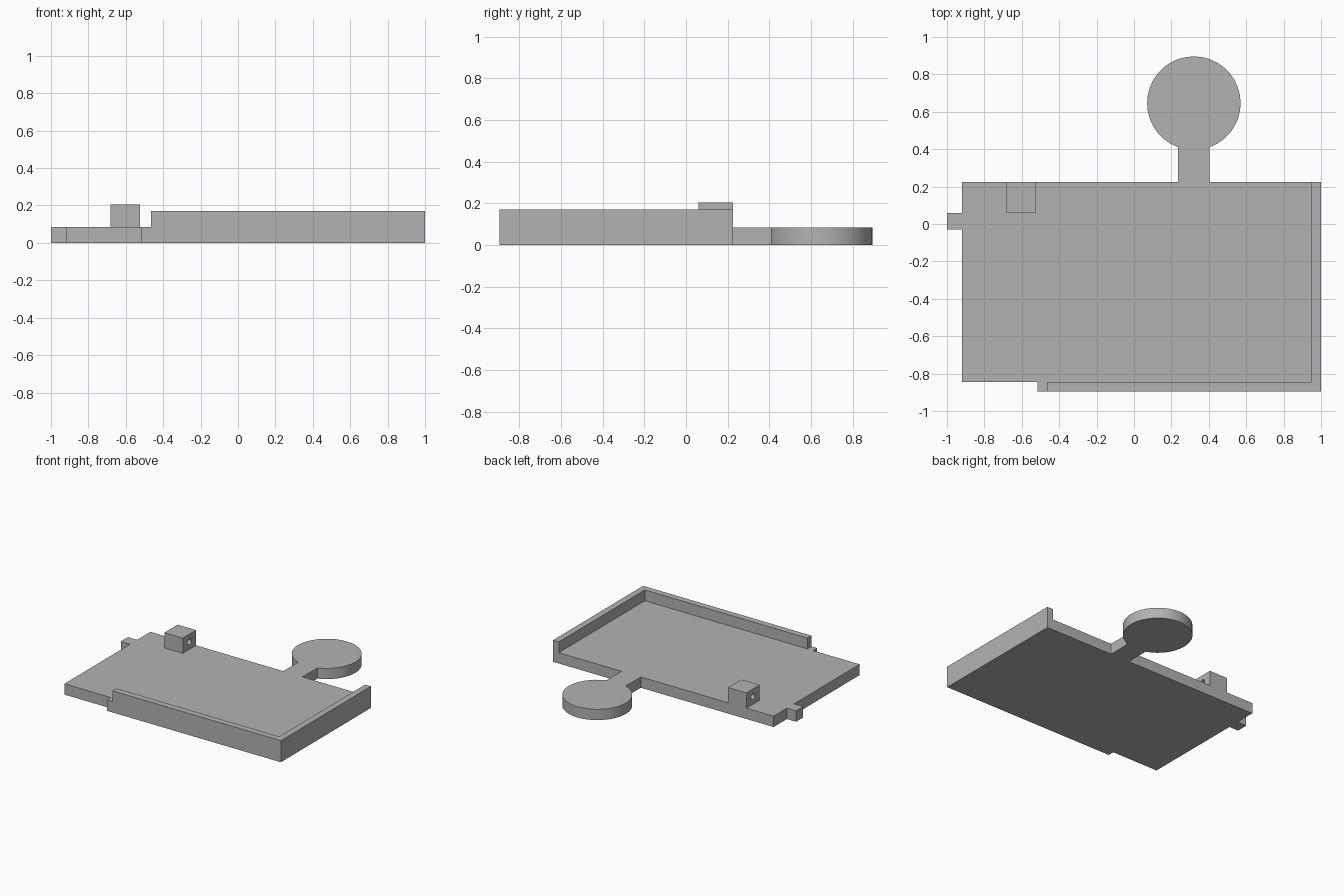
import bpy
import bmesh
import math

cube = bpy.data.objects.get("Cube")
if cube:
    bpy.data.objects.remove(cube, do_unlink=True)

# Single grey material
grey = bpy.data.materials.new("plain grey")
grey.use_nodes = True
grey.diffuse_color = (0.45, 0.45, 0.45, 1)
grey.node_tree.nodes["Principled BSDF"].inputs["Base Color"].default_value = grey.diffuse_color

PLATE_TOP, WALL_TOP, BLOCK_TOP = 0.085, 0.17, 0.205
LEFT, RIGHT, FRONT, BACK = -0.92, 1.0, -0.895, 0.225
WALL = 0.05


def extrude_profile(name, points, z0, z1):
    """Solid made by raising a counter-clockwise outline from z0 to z1."""
    bm = bmesh.new()
    base = bm.faces.new([bm.verts.new((x, y, z0)) for x, y in points])
    raised = bmesh.ops.extrude_face_region(bm, geom=[base], use_keep_orig=True)
    top = [v for v in raised["geom"] if isinstance(v, bmesh.types.BMVert)]
    bmesh.ops.translate(bm, verts=top, vec=(0, 0, z1 - z0))
    bmesh.ops.recalc_face_normals(bm, faces=bm.faces)
    mesh = bpy.data.meshes.new(name)
    bm.to_mesh(mesh)
    bm.free()
    mesh.materials.append(grey)
    obj = bpy.data.objects.new(name, mesh)
    bpy.context.collection.objects.link(obj)
    return obj


def activate(obj):
    bpy.ops.object.select_all(action='DESELECT')
    obj.select_set(True)
    bpy.context.view_layer.objects.active = obj


# Base plate outline: lip, back neck with round paddle, and side tab
cx, cy, radius, neck = 0.32, 0.646, 0.25, 0.084
inner_x, inner_y = RIGHT - WALL, FRONT + WALL
wall_start, lip_start = -0.465, -0.515
gap = math.asin(neck / radius)
start, sweep, steps = gap - math.pi / 2, 2 * (math.pi - gap), 32
paddle = [(cx + radius * math.cos(start + sweep * i / steps),
           cy + radius * math.sin(start + sweep * i / steps))
          for i in range(steps + 1)]
outline = [(LEFT, inner_y), (lip_start, inner_y), (lip_start, FRONT),
           (wall_start, FRONT), (wall_start, inner_y), (inner_x, inner_y),
           (inner_x, BACK), (cx + neck, BACK), *paddle, (cx - neck, BACK),
           (LEFT, BACK), (LEFT, 0.06), (-1, 0.06), (-1, -0.03), (LEFT, -0.03)]
plate = extrude_profile("base_plate", outline, 0, PLATE_TOP)
activate(plate)
bpy.ops.object.shade_smooth_by_angle(angle=math.radians(30))

# L-shaped raised wall along the front and left sides
extrude_profile("corner_wall",
                [(wall_start, FRONT), (RIGHT, FRONT), (RIGHT, BACK),
                 (inner_x, BACK), (inner_x, inner_y), (wall_start, inner_y)],
                0, WALL_TOP)

# Small block with a round hole bored sideways through it
bx0, bx1, by0 = -0.683, -0.523, 0.06
block = extrude_profile("pivot_block",
                        [(bx0, by0), (bx1, by0), (bx1, BACK), (bx0, BACK)],
                        PLATE_TOP, BLOCK_TOP)
bpy.ops.mesh.primitive_cylinder_add(
    vertices=24, radius=0.023, depth=0.4, rotation=(0, math.pi / 2, 0),
    location=((bx0 + bx1) / 2, (by0 + BACK) / 2, (PLATE_TOP + BLOCK_TOP) / 2))
cutter = bpy.context.object
cutter.name = "hole_cutter"
cutter.hide_render = True
cutter.data.materials.append(grey)
bore = block.modifiers.new("bore", 'BOOLEAN')
bore.operation = 'DIFFERENCE'
bore.solver = 'EXACT'
bore.object = cutter
activate(block)
bpy.ops.object.modifier_apply(modifier=bore.name)
bpy.data.objects.remove(cutter, do_unlink=True)
bpy.ops.object.shade_smooth_by_angle(angle=math.radians(30))
